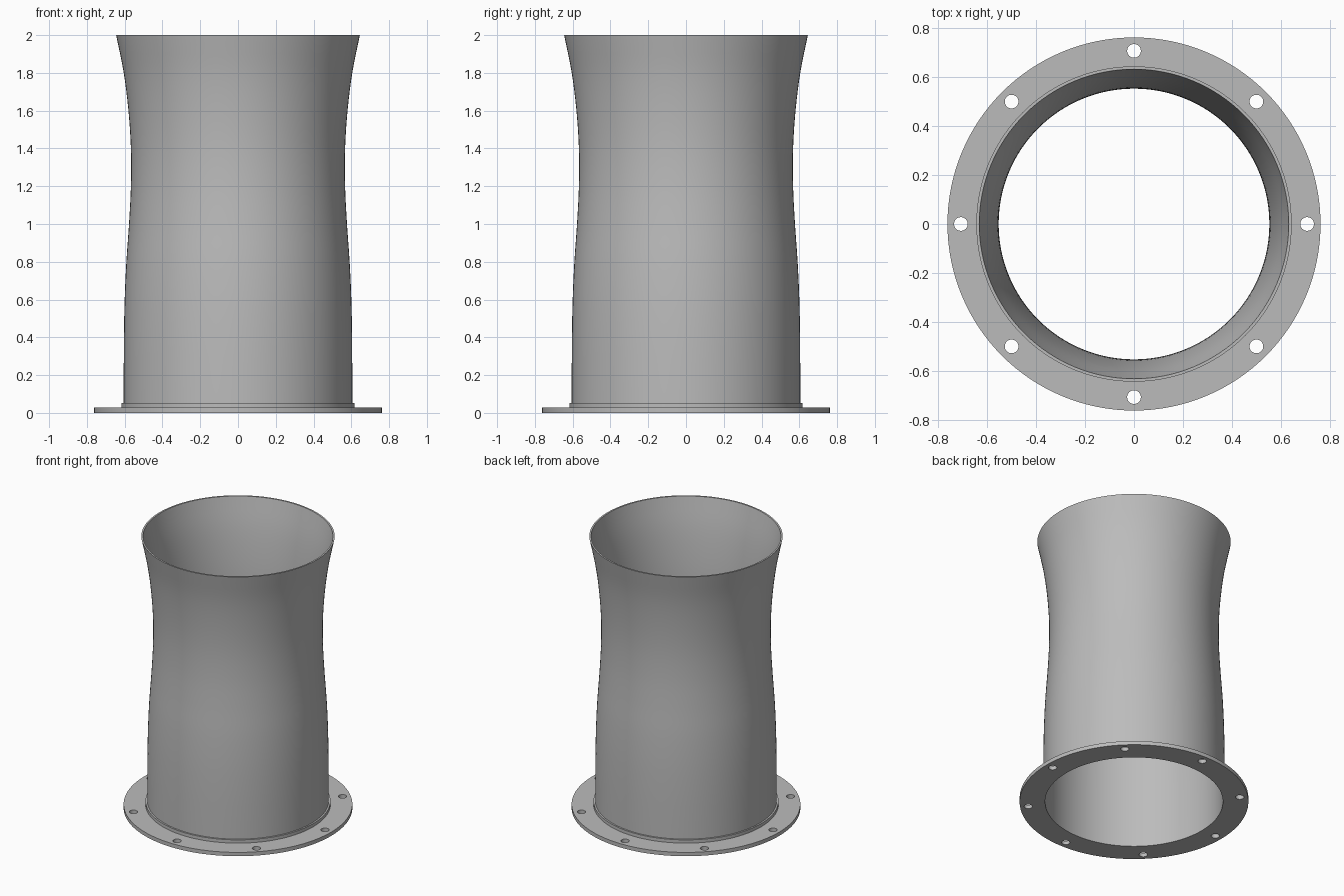
import bpy, math
from math import cos, sin, tau

cube = bpy.data.objects.get("Cube")
if cube:
    bpy.data.objects.remove(cube)

SEGMENTS = 128
WALL = 0.012
FLANGE_TOP = 0.028
COLLAR_TOP = 0.052

metal = bpy.data.materials.new("grey_metal")
metal.use_nodes = True
colour = (0.5, 0.5, 0.5, 1)
metal.diffuse_color = colour
metal.node_tree.nodes["Principled BSDF"].inputs["Base Color"].default_value = colour


def add_object(name, mesh):
    obj = bpy.data.objects.new(name, mesh)
    bpy.context.collection.objects.link(obj)
    mesh.materials.clear()
    mesh.materials.append(metal)
    bpy.ops.object.select_all(action="DESELECT")
    obj.select_set(True)
    bpy.context.view_layer.objects.active = obj
    bpy.ops.object.shade_smooth_by_angle(angle=math.radians(30))
    return obj


def lathe(name, profile):
    """Spin a closed (radius, height) profile, listed anticlockwise, around z."""
    n = len(profile)
    verts = [(r * cos(tau * s / SEGMENTS), r * sin(tau * s / SEGMENTS), z)
             for s in range(SEGMENTS) for r, z in profile]
    faces = []
    for s in range(SEGMENTS):
        a, b = s * n, (s + 1) % SEGMENTS * n
        for i in range(n):
            j = (i + 1) % n
            faces.append((a + i, b + i, b + j, a + j))
    mesh = bpy.data.meshes.new(name)
    mesh.from_pydata(verts, [], faces)
    return add_object(name, mesh)


def smooth_path(points, steps):
    """Catmull-Rom interpolation through evenly spaced points."""
    pts = [points[0]] + points + [(2 * points[-1][0] - points[-2][0],
                                   2 * points[-1][1] - points[-2][1])]
    path = []
    for p0, p1, p2, p3 in zip(pts, pts[1:], pts[2:], pts[3:]):
        for k in range(steps):
            t = k / steps
            path.append(tuple(
                0.5 * (2 * b + (c - a) * t + (2 * a - 5 * b + 4 * c - d) * t**2
                       + (3 * b - a - 3 * c + d) * t**3)
                for a, b, c, d in zip(p0, p1, p2, p3)))
    return path + [points[-1]]


# Waisted tube with a flared mouth
radii = [0.605, 0.605, 0.604, 0.600, 0.591, 0.577, 0.567, 0.567, 0.580, 0.605, 0.645]
outer = smooth_path([(r, i * 0.2) for i, r in enumerate(radii)], 4)
inner = [(r - WALL, z) for r, z in reversed(outer)]
lathe("flared_tube", outer + inner)

# Low collar where the tube meets the flange
lathe("base_collar", [(0.600, FLANGE_TOP), (0.617, FLANGE_TOP),
                      (0.617, COLLAR_TOP), (0.600, COLLAR_TOP)])

# Flange plate with bolt holes, filled from flat circular outlines
outline = bpy.data.curves.new("flange_outline", "CURVE")
outline.dimensions = "2D"
outline.fill_mode = "BOTH"
outline.extrude = FLANGE_TOP / 2


def add_circle(radius, x=0, y=0, count=SEGMENTS):
    spline = outline.splines.new("POLY")
    spline.points.add(count - 1)
    spline.use_cyclic_u = True
    for i, point in enumerate(spline.points):
        a = tau * i / count
        point.co = (x + radius * cos(a), y + radius * sin(a), 0, 1)


add_circle(0.763)
add_circle(0.593)
for i in range(8):
    add_circle(0.028, 0.708 * cos(tau * i / 8), 0.708 * sin(tau * i / 8), 32)

helper = bpy.data.objects.new("flange_outline", outline)
bpy.context.collection.objects.link(helper)
depsgraph = bpy.context.evaluated_depsgraph_get()
plate = bpy.data.meshes.new_from_object(helper.evaluated_get(depsgraph))
bpy.data.objects.remove(helper)
flange = add_object("bolt_flange", plate)
flange.location.z = FLANGE_TOP / 2
